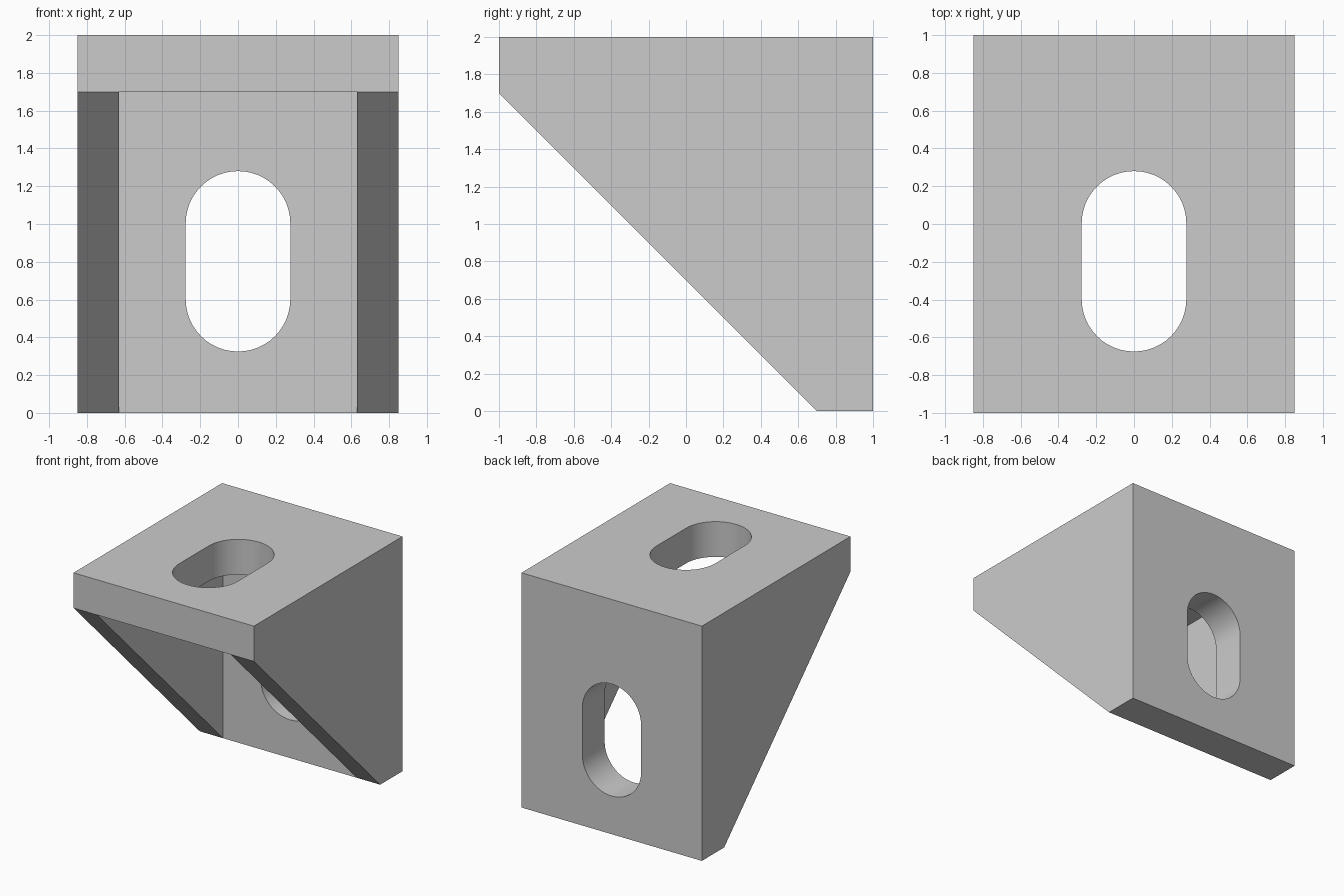
import bpy
import bmesh
import math
from mathutils import Vector

default = bpy.data.objects.get("Cube")
if default:
    bpy.data.objects.remove(default, do_unlink=True)

SIZE = 2.0
HALF_WIDTH = 0.85
WALL = 0.3          # thickness of both plates
GUSSET = 0.22       # thickness of the side gussets
SLOT_RADIUS = 0.277
ARC_STEPS = 24

grey = bpy.data.materials.new("plain grey")
grey.use_nodes = True
colour = (0.6, 0.6, 0.6, 1.0)
grey.diffuse_color = colour
grey.node_tree.nodes["Principled BSDF"].inputs["Base Color"].default_value = colour


def prism(name, points, direction):
    """Extrude a planar outline along a direction."""
    bm = bmesh.new()
    face = bm.faces.new([bm.verts.new(p) for p in points])
    moved = bmesh.ops.extrude_face_region(bm, geom=[face])["geom"]
    verts = [v for v in moved if isinstance(v, bmesh.types.BMVert)]
    bmesh.ops.translate(bm, verts=verts, vec=Vector(direction))
    bmesh.ops.recalc_face_normals(bm, faces=bm.faces)
    mesh = bpy.data.meshes.new(name)
    bm.to_mesh(mesh)
    bm.free()
    mesh.materials.append(grey)
    obj = bpy.data.objects.new(name, mesh)
    bpy.context.collection.objects.link(obj)
    return obj


def slot_outline(low, high):
    """Stadium outline with arc centres at low and high."""
    points = []
    for centre, start in ((high, 0), (low, math.pi)):
        for i in range(ARC_STEPS + 1):
            a = start + math.pi * i / ARC_STEPS
            points.append((SLOT_RADIUS * math.cos(a), centre + SLOT_RADIUS * math.sin(a)))
    return points


# Bracket side profile across the full width
back, inner = SIZE / 2, SIZE / 2 - WALL
profile = [(back, 0), (back, SIZE), (-back, SIZE), (-back, SIZE - WALL), (inner, 0)]
bracket = prism("corner_bracket", [(-HALF_WIDTH, y, z) for y, z in profile],
                (2 * HALF_WIDTH, 0, 0))

# Hollow between the gussets
inside = HALF_WIDTH - GUSSET
hollow = [(inner, SIZE - WALL), (-1.3, SIZE - WALL), (-1.3, -WALL), (inner, -WALL)]
cutters = [prism("hollow_cutter", [(-inside, y, z) for y, z in hollow], (2 * inside, 0, 0))]

# Slots through the back plate and the top plate
cutters.append(prism("back_slot_cutter",
                     [(x, 0.5, z) for x, z in slot_outline(0.602, 1.003)], (0, 0.8, 0)))
cutters.append(prism("top_slot_cutter",
                     [(x, y, 1.5) for x, y in slot_outline(-0.398, 0.003)], (0, 0, 0.8)))

bpy.ops.object.select_all(action="DESELECT")
bpy.context.view_layer.objects.active = bracket
bracket.select_set(True)
for cutter in cutters:
    cutter.hide_render = True
    mod = bracket.modifiers.new(cutter.name, "BOOLEAN")
    mod.operation = "DIFFERENCE"
    mod.solver = "EXACT"
    mod.object = cutter
    bpy.ops.object.modifier_apply(modifier=mod.name)
    bpy.data.objects.remove(cutter, do_unlink=True)

# Smooth slot walls, crisp edges
bpy.ops.object.shade_smooth_by_angle(angle=math.radians(30))
